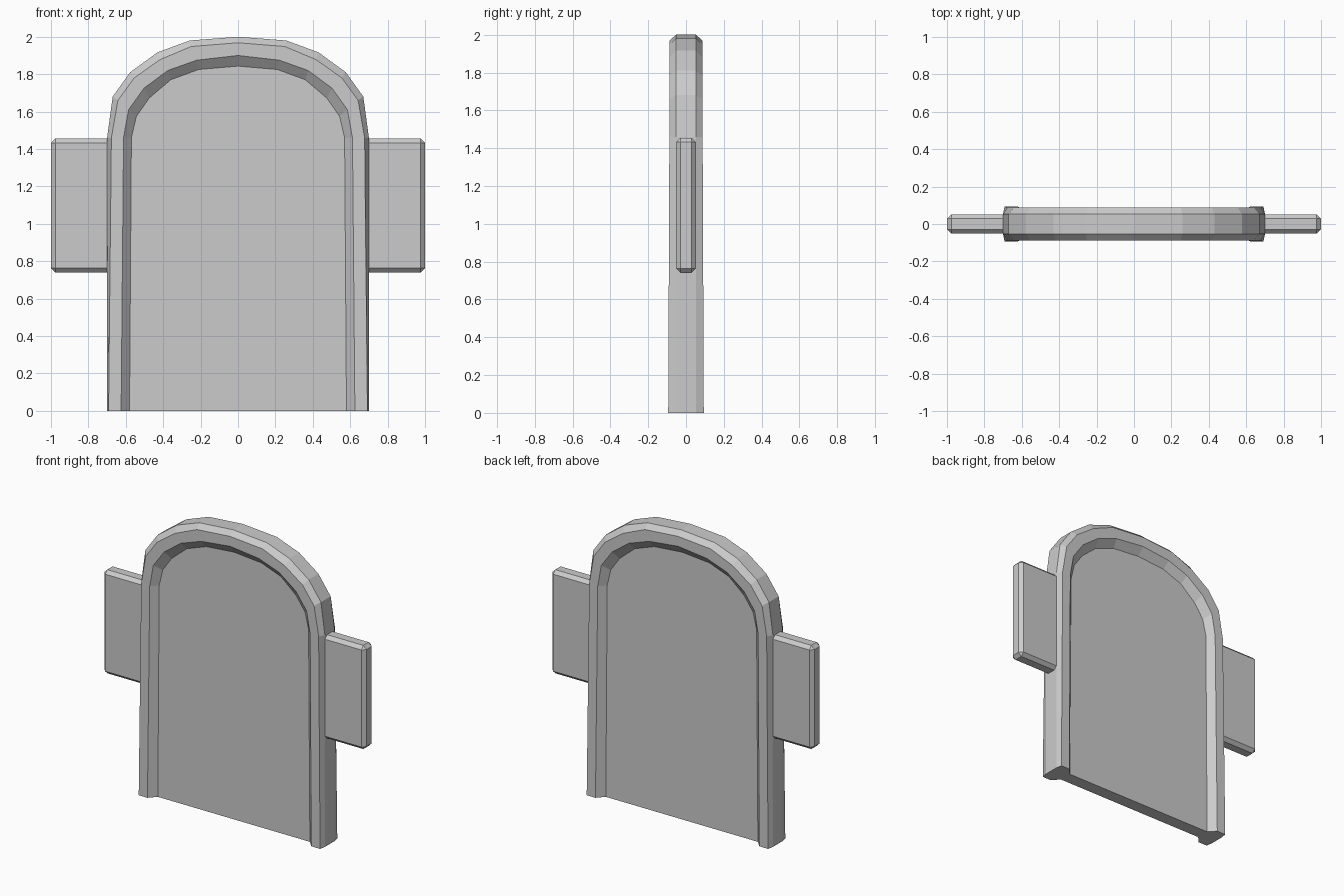
import bpy, bmesh

if "Cube" in bpy.data.objects:
    bpy.data.objects.remove(bpy.data.objects["Cube"])

# Arch stations, bottom to apex: (x, z) of outer edge, shoulder, ridge, inner lip
STATIONS = [
    [(.70, 0), (.692, 0), (.625, 0), (.58, 0)],
    [(.70, 1.46), (.677, 1.46), (.612, 1.46), (.57, 1.46)],
    [(.67, 1.68), (.642, 1.66), (.585, 1.61), (.543, 1.575)],
    [(.577, 1.81), (.555, 1.78), (.503, 1.725), (.475, 1.672)],
    [(.43, 1.917), (.417, 1.878), (.375, 1.82), (.36, 1.77)],
    [(.258, 1.98), (.25, 1.948), (.22, 1.875), (.21, 1.825)],
    [(0, 2.0), (0, 1.968), (0, 1.90), (0, 1.843)],
]
PANEL_Y = .045


def make_object(name, bm):
    bmesh.ops.recalc_face_normals(bm, faces=bm.faces)
    mesh = bpy.data.meshes.new(name)
    bm.to_mesh(mesh)
    bm.free()
    obj = bpy.data.objects.new(name, mesh)
    bpy.context.collection.objects.link(obj)
    return obj


# Full arch: right half, then its mirror image
full = STATIONS + [[(-x, z) for x, z in s] for s in STATIONS[-2::-1]]

# Raised frame: eight-sided section lofted along the arch
bm = bmesh.new()
rings = []
for s in full:
    crest = .094 if s[0][1] == 0 else .088
    depths = [.053, crest, crest, PANEL_Y]
    front = [bm.verts.new((x, -d, z)) for (x, z), d in zip(s, depths)]
    back = [bm.verts.new((x, d, z)) for (x, z), d in zip(s, depths)]
    rings.append(front + back[::-1])
for a, b in zip(rings, rings[1:]):
    for i in range(8):
        j = (i + 1) % 8
        bm.faces.new((a[i], a[j], b[j], b[i]))
for end in (rings[0], rings[-1]):
    bm.faces.new(end)
make_object("arch_frame", bm)

# Flat panel filling the arch
bm = bmesh.new()
face = bm.faces.new([bm.verts.new((s[3][0], -PANEL_Y, s[3][1])) for s in full])
ext = bmesh.ops.extrude_face_region(bm, geom=[face], use_keep_orig=True)
moved = [g for g in ext["geom"] if isinstance(g, bmesh.types.BMVert)]
bmesh.ops.translate(bm, verts=moved, vec=(0, 2 * PANEL_Y, 0))
make_object("arch_panel", bm)

# Chamfered side tabs, rooted inside the frame
for side, label in ((1, "right"), (-1, "left")):
    bm = bmesh.new()
    bmesh.ops.create_cube(bm, size=1)
    bmesh.ops.scale(bm, verts=bm.verts, vec=(.36, .104, .715))
    bmesh.ops.translate(bm, verts=bm.verts, vec=(side * .82, 0, 1.0975))
    bmesh.ops.bevel(bm, geom=bm.edges[:], offset=.023, segments=1,
                    affect='EDGES', profile=.5)
    make_object(label + "_tab", bm)
